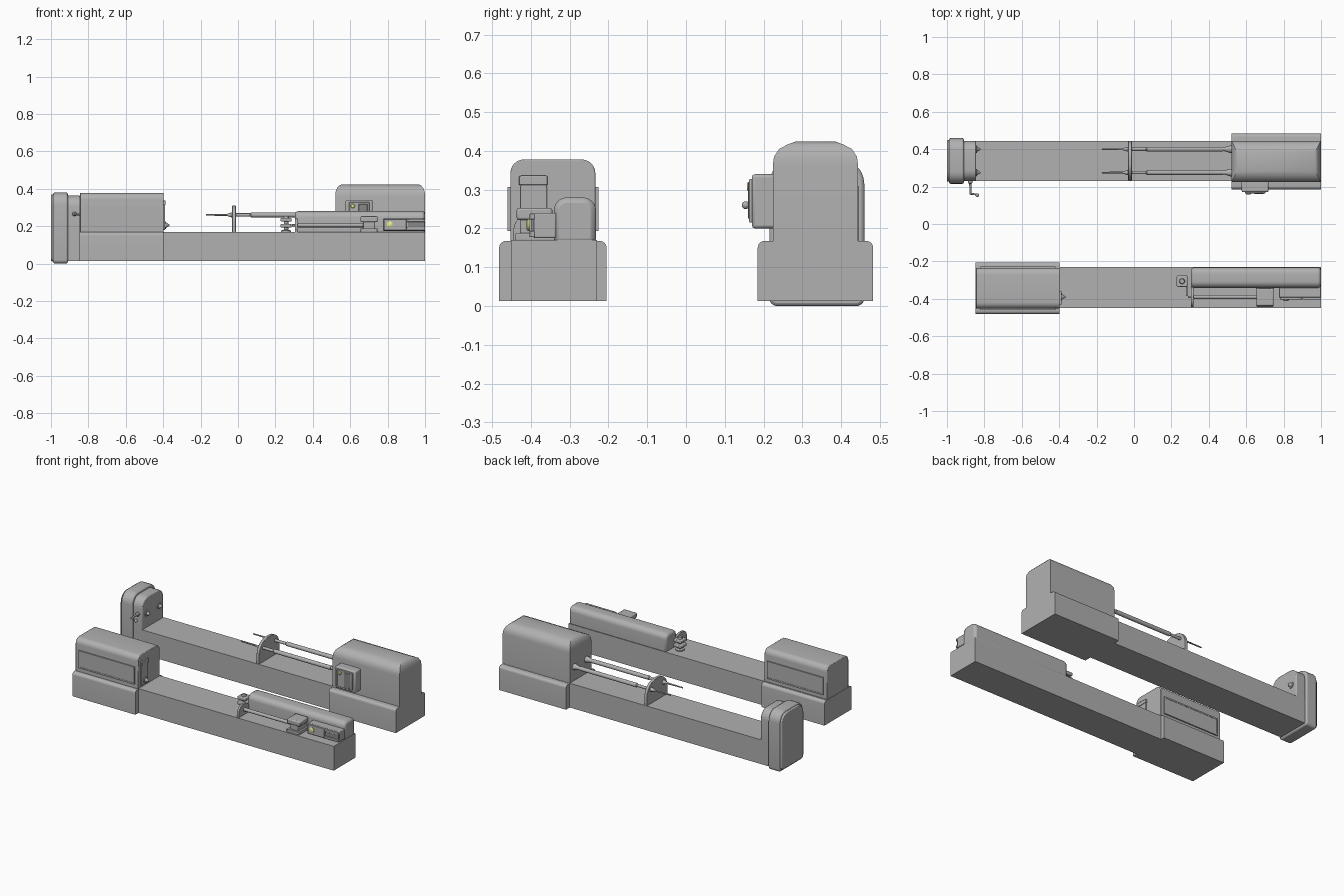
import bpy, bmesh
from math import pi, sin, cos, radians
from mathutils import Vector

if "Cube" in bpy.data.objects:
    bpy.data.objects.remove(bpy.data.objects["Cube"])

def material(name, color):
    m = bpy.data.materials.new(name)
    m.diffuse_color = color
    m.use_nodes = True
    m.node_tree.nodes["Principled BSDF"].inputs["Base Color"].default_value = m.diffuse_color
    return m

YELLOW = material("yellow", (0.85, 0.85, 0.3, 1))
GREY = material("machine_grey", (0.44, 0.44, 0.44, 1))
DARK = material("dark_grey", (0.25, 0.25, 0.25, 1))

def finish(name, bm, bevel=0, mat=None, seg=2):
    bmesh.ops.recalc_face_normals(bm, faces=bm.faces)
    me = bpy.data.meshes.new(name)
    bm.to_mesh(me)
    bm.free()
    ob = bpy.data.objects.new(name, me)
    bpy.context.collection.objects.link(ob)
    me.materials.append(mat or GREY)
    if bevel:
        b = ob.modifiers.new("bevel", 'BEVEL')
        b.width, b.segments, b.limit_method, b.angle_limit = bevel, seg, 'ANGLE', radians(40)
    bpy.ops.object.select_all(action='DESELECT')
    ob.select_set(True)
    bpy.context.view_layer.objects.active = ob
    bpy.ops.object.shade_smooth_by_angle(angle=radians(32))
    return ob

def box(name, x0, x1, y0, y1, z0, z1, bevel=0, mat=None):
    bm = bmesh.new()
    bmesh.ops.create_cube(bm, size=1)
    for v in bm.verts:
        v.co = ((x0 + x1) / 2 + v.co.x * (x1 - x0), (y0 + y1) / 2 + v.co.y * (y1 - y0),
                (z0 + z1) / 2 + v.co.z * (z1 - z0))
    return finish(name, bm, bevel, mat)

def loft(name, rings, mat=None):
    """Skin a list of equal-length point rings and cap the ends."""
    bm = bmesh.new()
    rings = [[bm.verts.new(p) for p in ring] for ring in rings]
    n = len(rings[0])
    for a, b in zip(rings, rings[1:]):
        for i in range(n):
            bm.faces.new((a[i], a[(i + 1) % n], b[(i + 1) % n], b[i]))
    bm.faces.new(rings[0])
    bm.faces.new(rings[-1])
    return finish(name, bm, 0, mat)

def prism(name, x0, x1, profile, bevel=0, mat=None):
    """Extrude a (y, z) profile along x."""
    bm = bmesh.new()
    f = bm.faces.new([bm.verts.new((x0, y, z)) for y, z in profile])
    new = bmesh.ops.extrude_face_region(bm, geom=[f])['geom']
    bmesh.ops.translate(bm, vec=(x1 - x0, 0, 0), verts=[v for v in new if isinstance(v, bmesh.types.BMVert)])
    return finish(name, bm, bevel, mat)

def rounded(y0, y1, z0, z1, top, bottom=0, n=6):
    """Rounded rectangle in (y, z) with separate top and bottom corner radii."""
    pts = []
    for sy, sz, a0 in ((1, -1, -90), (1, 1, 0), (-1, 1, 90), (-1, -1, 180)):
        r = top if sz > 0 else bottom
        cy = y1 - r if sy > 0 else y0 + r
        cz = z1 - r if sz > 0 else z0 + r
        for i in range(n + 1 if r else 1):
            a = radians(a0 + 90 * i / n)
            pts.append((cy + r * cos(a), cz + r * sin(a)))
    return pts

def lathe(name, origin, direction, profile, n=20, mat=None):
    """Turned part: (distance along axis, radius) steps."""
    q = Vector((0, 0, 1)).rotation_difference(Vector(direction))
    angles = [2 * pi * i / n for i in range(n)]
    return loft(name, [[Vector(origin) + q @ Vector((r * cos(a), r * sin(a), d)) for a in angles]
                       for d, r in profile], mat)

def ball(name, c, r):
    bm = bmesh.new()
    bmesh.ops.create_uvsphere(bm, u_segments=16, v_segments=10, radius=r)
    bmesh.ops.translate(bm, vec=c, verts=bm.verts)
    return finish(name, bm)

CHUCK = [(-0.005, 0.02), (0.004, 0.02), (0.006, 0.014), (0.022, 0.005), (0.024, 0.003)]

# ---- Rear machine: bed and right-hand drive housing
box("rear_bed", -0.92, 0.99, 0.23, 0.445, 0.013, 0.17)
prism("rear_drive_base", 0.52, 1.0, rounded(0.185, 0.483, 0.013, 0.168, 0.018))
# Housing narrows at the top on all four sides: (x inset, half depth, z)
loft("rear_drive_housing", [[(0.52 + i, 0.334 - y, z), (1 - i, 0.334 - y, z), (1 - i, 0.334 + y, z), (0.52 + i, 0.334 + y, z)]
     for i, y, z in ((0, 0.11, 0.16), (0, 0.11, 0.364), (0.002, 0.107, 0.385), (0.010, 0.094, 0.405),
                     (0.020, 0.073, 0.416), (0.034, 0.052, 0.424))])

# Control box with panel, button and screen
box("control_box", 0.575, 0.72, 0.17, 0.24, 0.2, 0.34, 0.008)
box("control_panel", 0.594, 0.702, 0.163, 0.175, 0.215, 0.328, 0.003)
lathe("control_button", (0.613, 0.166, 0.308), (0, -1, 0), [(0, 0.012), (0.006, 0.012), (0.009, 0.008)], mat=YELLOW)
box("control_screen", 0.645, 0.692, 0.160, 0.17, 0.225, 0.318, 0.002, DARK)

# Left end plate and work head
prism("end_cover", -1.0, -0.975, rounded(0.226, 0.449, 0.012, 0.37, 0.06, 0.02), 0.006)
prism("end_plate", -0.988, -0.91, rounded(0.215, 0.46, 0.0, 0.38, 0.065, 0.02), 0.008)
prism("work_head", -0.915, -0.845, rounded(0.23, 0.445, 0.16, 0.364, 0.06), 0.006)

# Twin spindles: tool rods and opposing chucks
for i, y in enumerate((0.275, 0.40)):
    tag = f"_{i + 1}"
    lathe("work_chuck" + tag, (-0.845, y, 0.26), (1, 0, 0), CHUCK)
    lathe("tool_rod" + tag, (0.53, y, 0.26), (-1, 0, 0),
          [(0, 0.02), (0.015, 0.02), (0.045, 0.011), (0.055, 0.011), (0.055, 0.013), (0.46, 0.013),
           (0.465, 0.009), (0.55, 0.009), (0.55, 0.016), (0.568, 0.012), (0.59, 0.005), (0.70, 0.004)])

# Rod guide plate: half-round arch
prism("rod_guide", -0.031, -0.012, rounded(0.233, 0.443, 0.165, 0.31, 0.09, 0, 10), 0.002)

# Clamp lever
lathe("lever_hub", (-0.875, 0.235, 0.265), (0, -1, 0), [(0, 0.012), (0.015, 0.012), (0.02, 0.006), (0.075, 0.005)], 14)
lathe("lever_arm", (-0.878, 0.162, 0.263), (1, -0.12, 0), [(0, 0.005), (0.042, 0.005)], 12)
ball("lever_knob", (-0.838, 0.154, 0.26), 0.010)

# ---- Front machine: bed and left-hand headstock
box("front_bed", -0.84, 1.0, -0.45, -0.23, 0.013, 0.17)
prism("headstock_base", -0.847, -0.397, rounded(-0.482, -0.205, 0.013, 0.168, 0.018))
prism("headstock", -0.845, -0.397, rounded(-0.453, -0.234, 0.16, 0.378, 0.035), 0.003)

# Framed door on each side of the headstock
for name, y, s in (("front_door", -0.453, -1), ("back_door", -0.234, 1)):
    lo, hi = sorted((y - 0.004 * s, y + 0.006 * s))
    box(name + "_panel", -0.815, -0.425, lo, hi, 0.2, 0.302)
    for part, x0, x1, z0, z1 in (("bottom", -0.82, -0.42, 0.194, 0.203), ("top", -0.82, -0.42, 0.298, 0.307),
                                 ("left", -0.82, -0.812, 0.194, 0.307), ("right", -0.428, -0.42, 0.194, 0.307)):
        box(f"{name}_frame_{part}", x0, x1, lo - 0.002, hi + 0.002, z0, z1)

# Spindle slide plate and chuck on the headstock's inner face
prism("spindle_plate", -0.40, -0.390, rounded(-0.427, -0.359, 0.18, 0.315, 0.008), 0.002)
prism("spindle_plate_cap", -0.40, -0.387, rounded(-0.431, -0.357, 0.312, 0.336, 0.005), 0.002)
lathe("spindle_chuck", (-0.39, -0.39, 0.205), (1, 0, 0), CHUCK)

# Long feed housing with rounded top
prism("feed_housing", 0.305, 1.0, rounded(-0.341, -0.232, 0.16, 0.28, 0.034), 0.014)

# Feed rod, its guide arch and sliding carriage
prism("feed_guide", 0.304, 0.318, rounded(-0.445, -0.338, 0.165, 0.24, 0.045, 0, 8), 0.002)
lathe("feed_rod", (0.29, -0.39, 0.205), (1, 0, 0), [(0, 0.006), (0.03, 0.006), (0.03, 0.011), (0.38, 0.011)])
box("carriage_foot", 0.655, 0.745, -0.44, -0.338, 0.168, 0.188, 0.003)
box("carriage_body", 0.668, 0.732, -0.428, -0.338, 0.18, 0.235, 0.004)
box("carriage_top", 0.655, 0.747, -0.437, -0.345, 0.222, 0.253, 0.006)

# Switch box at the right end: base, upper and lower lips around a dark slot
box("switch_box", 0.775, 1.0, -0.393, -0.335, 0.175, 0.24, 0.004)
box("switch_face", 0.78, 0.90, -0.404, -0.39, 0.178, 0.238, 0.003)
for n, z in (("lower", 0.178), ("upper", 0.223)):
    box(f"switch_lip_{n}", 0.90, 1.0, -0.404, -0.39, z, z + 0.015, 0.002)
box("switch_slot", 0.91, 0.997, -0.398, -0.39, 0.193, 0.224, 0, DARK)
lathe("switch_button", (0.812, -0.402, 0.209), (0, -1, 0), [(0, 0.016), (0.006, 0.016), (0.009, 0.011)], mat=YELLOW)

# Small tool rest between feed housing and headstock
lathe("rest_post", (0.257, -0.306, 0.165), (0, 0, 1), [(0, 0.026), (0.012, 0.026), (0.016, 0.012), (0.075, 0.012),
                                                      (0.075, 0.016), (0.09, 0.012)])
for n, z in (("lower", 0.192), ("upper", 0.224)):
    box(f"rest_block_{n}", 0.228, 0.286, -0.336, -0.276, z, z + 0.02, 0.005)
box("rest_arm", 0.278, 0.286, -0.385, -0.33, 0.203, 0.212, 0.002)
